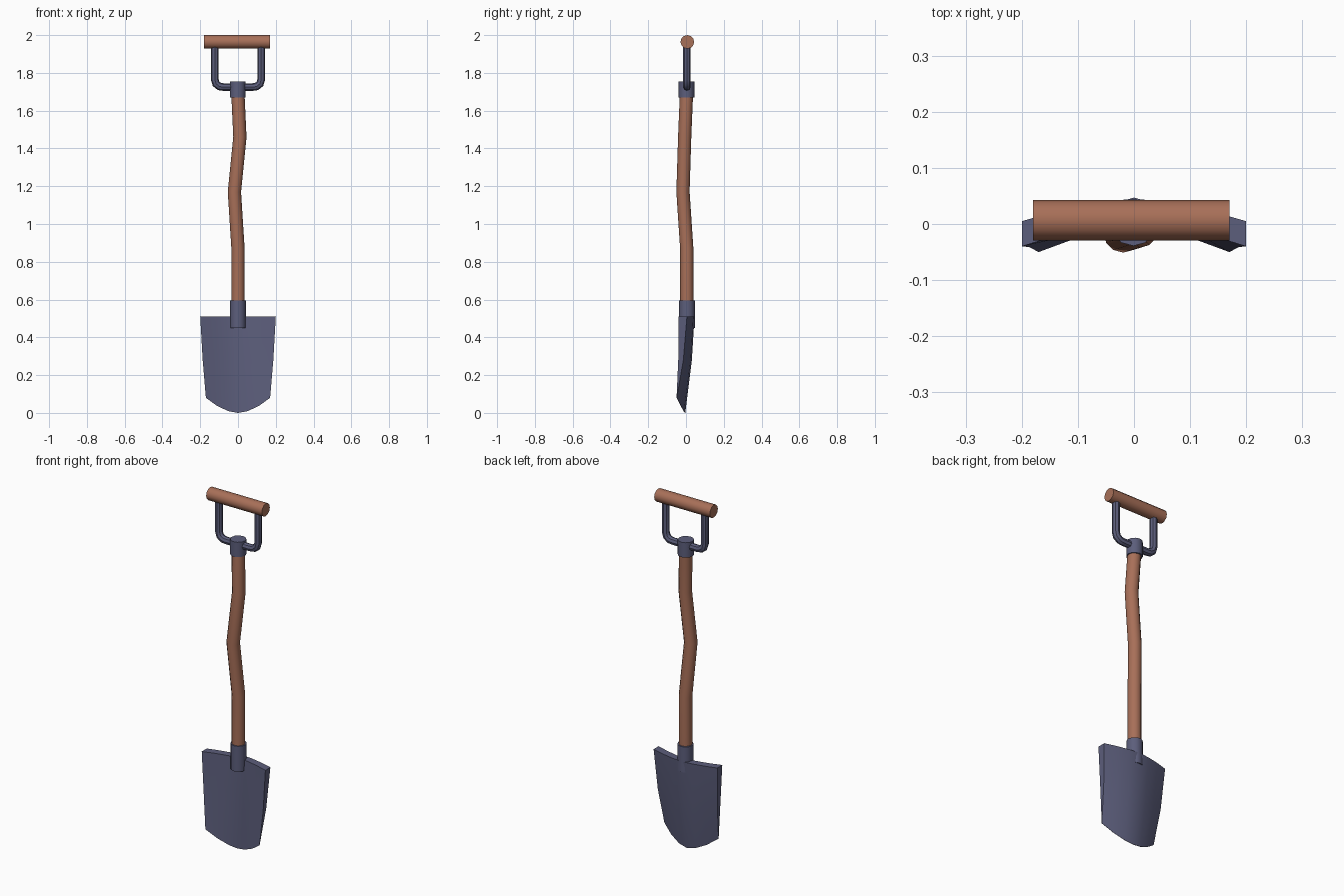
import bpy, bmesh, math
from mathutils import Vector

if "Cube" in bpy.data.objects:
    bpy.data.objects.remove(bpy.data.objects["Cube"])


def material(name, rgb):
    m = bpy.data.materials.new(name)
    m.diffuse_color = (*rgb, 1)
    m.use_nodes = True
    m.node_tree.nodes["Principled BSDF"].inputs["Base Color"].default_value = m.diffuse_color
    return m


wood = material("warm wood", (0.39, 0.16, 0.098))
metal = material("blue grey metal", (0.107, 0.112, 0.2))


def finish(name, bm, mat, angle):
    bmesh.ops.recalc_face_normals(bm, faces=bm.faces)
    me = bpy.data.meshes.new(name)
    bm.to_mesh(me)
    bm.free()
    me.materials.append(mat)
    ob = bpy.data.objects.new(name, me)
    bpy.context.collection.objects.link(ob)
    bpy.ops.object.select_all(action='DESELECT')
    ob.select_set(True)
    bpy.context.view_layer.objects.active = ob
    bpy.ops.object.shade_smooth_by_angle(angle=math.radians(angle))
    return ob


def tube(name, points, radius, sides, mat, flat_axis=(0, 1, 0)):
    """Round bar swept along a path, with mitred bends and capped ends."""
    pts = [Vector(p) for p in points]
    bm = bmesh.new()
    rings = []
    for i, p in enumerate(pts):
        d_in = (p - pts[max(i - 1, 0)]).normalized()
        d_out = (pts[min(i + 1, len(pts) - 1)] - p).normalized()
        t = (d_in + d_out).normalized()
        u = Vector(flat_axis)
        u = (u - t * u.dot(t)).normalized()
        v = t.cross(u)
        # widen the mitre so the bar keeps its thickness in the bend
        k = 1.0 if 0 in (d_in.length, d_out.length) else 1 / max(0.7, t.dot(d_in))
        ring = []
        for j in range(sides):
            a = math.tau * j / sides
            ring.append(bm.verts.new(p + radius * (math.cos(a) * u + k * math.sin(a) * v)))
        rings.append(ring)
    for a, b in zip(rings, rings[1:]):
        for j in range(sides):
            n = (j + 1) % sides
            bm.faces.new((a[j], a[n], b[n], b[j]))
    bm.faces.new(rings[0])
    bm.faces.new(rings[-1])
    return finish(name, bm, mat, 40)


# handle grip and its yoke
tube("grip", [(-0.18, 0.007, 1.964), (0.17, 0.007, 1.964)], 0.036, 12, wood)
half = [(0.123, 1.95), (0.123, 1.765), (0.116, 1.742), (0.098, 1.728), (0.078, 1.725)]
path = [(-x, 0.005, z) for x, z in half] + [(x, 0.005, z) for x, z in reversed(half)]
tube("yoke", path, 0.02, 8, metal)

# collars at both ends of the shaft
tube("upper_collar", [(-0.001, 0.003, 1.67), (-0.001, 0.003, 1.755)], 0.042, 12, metal)
tube("blade_socket", [(0, 0.005, 0.45), (0, 0.005, 0.595)], 0.042, 12, metal)

# crooked wooden shaft
tube("shaft", [(0, 0.004, 0.55), (0, 0.004, 0.87), (-0.019, -0.016, 1.17),
               (0.01, -0.007, 1.46), (-0.001, 0.003, 1.70)], 0.035, 12, wood)

# blade: dished plate, thick at the top and tapering to a sharp curved edge
# each row: half width, z, back y at centre and edge, front y at centre and edge
rows = [(0.20, 0.51, 0.045, 0.005, 0.004, -0.040),
        (0.187, 0.28, 0.031, -0.014, -0.004, -0.041),
        (0.17, 0.0, -0.004, -0.049, -0.006, -0.050)]
cols = [-1, -0.65, -0.3, 0, 0.3, 0.65, 1]
bm = bmesh.new()
back, front = [], []
for w, z, bc, be, fc, fe in rows:
    for sheet, c, e in ((back, bc, be), (front, fc, fe)):
        line = []
        for s in cols:
            rise = 0.08 * abs(s) ** 1.8 if z == 0 else 0
            y = c + (e - c) * abs(s) ** 1.6
            line.append(bm.verts.new((w * s, y, z + rise)))
        sheet.append(line)
last = len(cols) - 1
for sheet in (back, front):
    for a, b in zip(sheet, sheet[1:]):
        for j in range(last):
            bm.faces.new((a[j], a[j + 1], b[j + 1], b[j]))
for r in (0, 2):
    for j in range(last):
        bm.faces.new((back[r][j], back[r][j + 1], front[r][j + 1], front[r][j]))
for r in range(2):
    for j in (0, last):
        bm.faces.new((back[r][j], back[r + 1][j], front[r + 1][j], front[r][j]))
finish("blade", bm, metal, 35)
